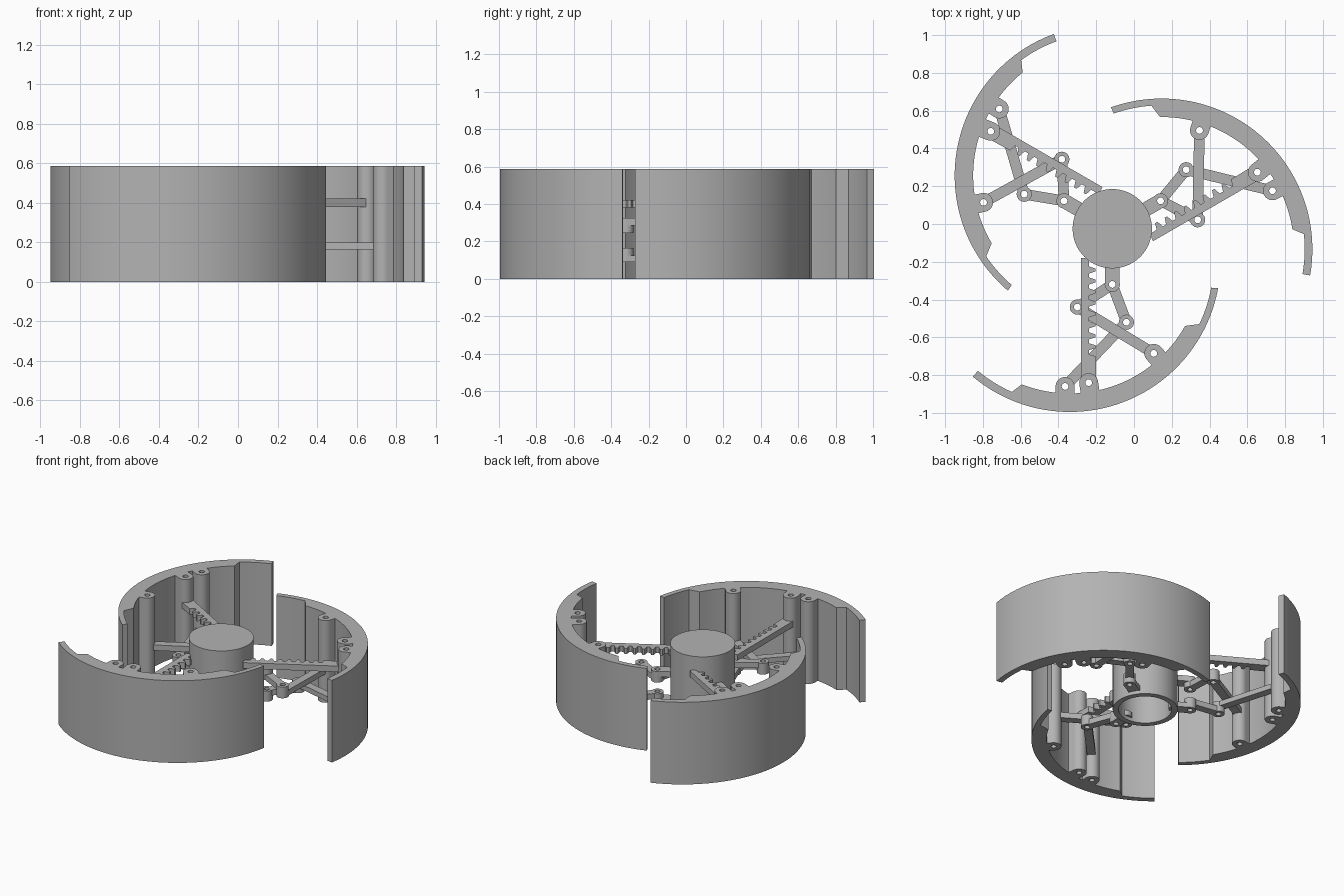
import bpy, bmesh, math
from mathutils import Matrix, Vector

if "Cube" in bpy.data.objects:
    bpy.data.objects.remove(bpy.data.objects["Cube"], do_unlink=True)

grey = bpy.data.materials.new("plain_grey")
grey.use_nodes = True
colour = (0.45, 0.45, 0.45, 1)
grey.diffuse_color = colour
grey.node_tree.nodes["Principled BSDF"].inputs["Base Color"].default_value = colour

HEIGHT = 0.587
HUB = Vector((-0.115, -0.025))
ARC_CENTRE = Vector((-0.34, -0.197))
HOLE = 0.018


def arc(centre, radius, start, end, steps):
    """Points on an arc, angles in degrees."""
    angles = [math.radians(start + (end - start) * i / steps) for i in range(steps + 1)]
    return [Vector((centre[0] + radius * math.cos(a), centre[1] + radius * math.sin(a))) for a in angles]


def circle(centre, radius, steps=24):
    return arc(centre, radius, 0, 360, steps)[:-1]


def plate(name, loops, z0, z1, turn=0):
    """Extrude an outline with holes, turned about the hub."""
    bm = bmesh.new()
    for loop in loops:
        vs = [bm.verts.new((p[0], p[1], z0)) for p in loop]
        for i, v in enumerate(vs):
            bm.edges.new((v, vs[(i + 1) % len(vs)]))
    bmesh.ops.triangle_fill(bm, edges=bm.edges[:], use_beauty=True)
    out = bmesh.ops.extrude_face_region(bm, geom=bm.faces[:])
    top = [g for g in out["geom"] if isinstance(g, bmesh.types.BMVert)]
    bmesh.ops.translate(bm, verts=top, vec=(0, 0, z1 - z0))
    bmesh.ops.recalc_face_normals(bm, faces=bm.faces[:])
    pivot = Matrix.Translation((HUB.x, HUB.y, 0))
    bm.transform(pivot @ Matrix.Rotation(math.radians(turn), 4, "Z") @ pivot.inverted())
    mesh = bpy.data.meshes.new(name)
    bm.to_mesh(mesh)
    bm.free()
    mesh.materials.append(grey)
    obj = bpy.data.objects.new(name, mesh)
    bpy.context.collection.objects.link(obj)
    bpy.ops.object.select_all(action="DESELECT")
    obj.select_set(True)
    bpy.context.view_layer.objects.active = obj
    bpy.ops.object.shade_smooth_by_angle(angle=math.radians(30))
    return obj


def link(name, a, b, z0, z1, turn, eye_a=0.04, eye_b=0.04, half=0.028, hole_b=True):
    """Flat bar with a round eye at each end."""
    a, b = Vector(a), Vector(b)
    heading = math.degrees(math.atan2(b.y - a.y, b.x - a.x))
    ga = math.degrees(math.asin(min(1, half / eye_a)))
    gb = math.degrees(math.asin(min(1, half / eye_b)))
    outline = arc(a, eye_a, heading + ga, heading + 360 - ga, 24)
    outline += arc(b, eye_b, heading + 180 + gb, heading + 540 - gb, 24)
    loops = [outline, circle(a, HOLE, 16)]
    if hole_b:
        loops.append(circle(b, HOLE, 16))
    plate(name, loops, z0, z1, turn)


# Hub: open cup with a closed top
plate("hub_wall", [circle(HUB, 0.21, 64), circle(HUB, 0.172, 64)], 0.065, 0.48)
plate("hub_cap", [circle(HUB, 0.21, 64)], 0.48, 0.52)

# Joint positions of one sector
lug = (-0.115, -0.32)
knee_outer = (-0.04, -0.52)
knee_inner = (-0.30, -0.44)
posts = [(-0.365, -0.86), (-0.24, -0.84), (0.105, -0.685)]

for k, side in enumerate(("front", "left", "right")):
    turn = 120 * k

    # Curved shell: thin ends, thick middle with sloped steps
    shell = arc(ARC_CENTRE, 0.798, 230, 349.7, 72)
    shell += arc(ARC_CENTRE, 0.762, 349.4, 334.1, 10)
    shell += arc(ARC_CENTRE, 0.70, 330.7, 248.7, 48)
    shell += arc(ARC_CENTRE, 0.757, 246.1, 230, 10)
    plate(side + "_shell", [shell], 0, HEIGHT, turn)

    # Full-height pivot posts joined to the shell
    for n, post in enumerate(posts):
        out = (Vector(post) - ARC_CENTRE).normalized()
        foot = ARC_CENTRE + out * 0.71
        heading = math.degrees(math.atan2(out.y, out.x))
        outline = arc(post, 0.05, heading + 90, heading + 270, 20)
        tangent = Vector((-out.y, out.x)) * 0.05
        outline += [foot - tangent, foot + tangent]
        plate(f"{side}_post_{n + 1}", [outline, circle(post, HOLE, 16)], 0, HEIGHT, turn)

    # Toothed rack ending in an eye on the middle post
    root, tip, pitch = -0.238, -0.203, 0.058
    rack = [Vector((-0.28, -0.18)), Vector((root, -0.18))]
    for i in range(8):
        y = -0.225 - i * pitch
        rack += [Vector((root, y)), Vector((tip, y - pitch * 0.2)),
                 Vector((tip, y - pitch * 0.45)), Vector((root, y - pitch * 0.65))]
    rack += [Vector((root, -0.69)), Vector((tip, -0.70))]
    rack += arc(posts[1], 0.04, 0, -180, 16)
    plate(side + "_rack", [rack, circle(posts[1], HOLE, 16)], 0.38, 0.422, turn)

    # Hub lugs and linkage arms, stacked in layers
    hub_edge = (HUB.x, HUB.y - 0.195)
    link(side + "_lower_lug", lug, hub_edge, 0.09, 0.125, turn, half=0.038, hole_b=False)
    link(side + "_upper_lug", lug, hub_edge, 0.285, 0.325, turn, half=0.038, hole_b=False)
    link(side + "_outer_crank", lug, knee_outer, 0.125, 0.165, turn)
    link(side + "_outer_arm", knee_outer, posts[0], 0.165, 0.2, turn)
    link(side + "_inner_crank", lug, knee_inner, 0.245, 0.285, turn)
    link(side + "_inner_arm", knee_inner, posts[2], 0.205, 0.245, turn)
